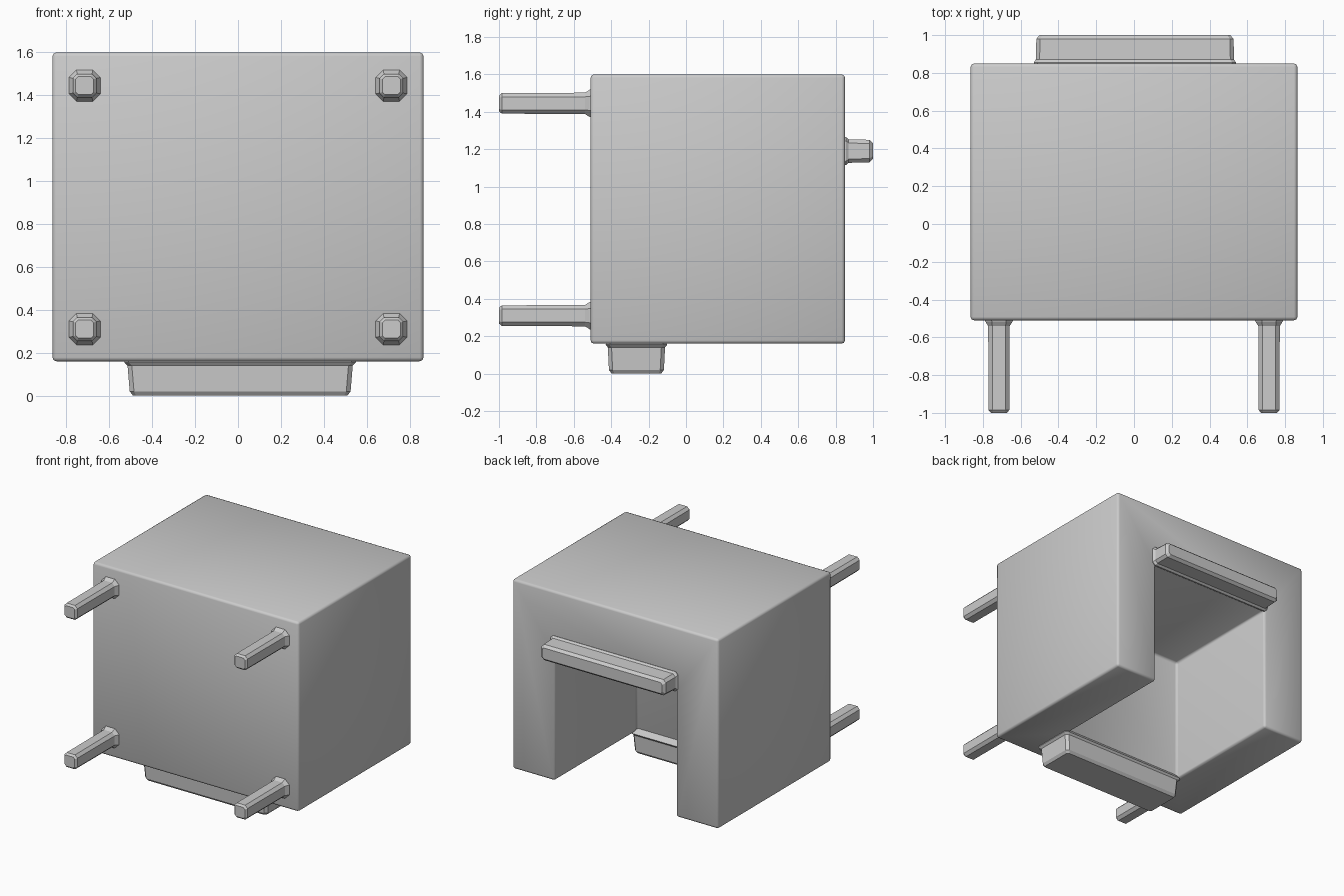
import bpy, bmesh, math
from mathutils import Vector

if "Cube" in bpy.data.objects:
    bpy.data.objects.remove(bpy.data.objects["Cube"])

grey = bpy.data.materials.new("plain grey")
grey.diffuse_color = (0.6, 0.6, 0.6, 1)
grey.use_nodes = True
grey.node_tree.nodes["Principled BSDF"].inputs["Base Color"].default_value = grey.diffuse_color


def finish(name, bm):
    bmesh.ops.recalc_face_normals(bm, faces=bm.faces)
    mesh = bpy.data.meshes.new(name)
    bm.to_mesh(mesh)
    bm.free()
    ob = bpy.data.objects.new(name, mesh)
    bpy.context.collection.objects.link(ob)
    mesh.materials.append(grey)
    return ob


def box(name, lo, hi):
    bm = bmesh.new()
    bmesh.ops.create_cube(bm, size=1)
    for v in bm.verts:
        v.co = Vector([(a + b) / 2 + c * (b - a) for a, b, c in zip(lo, hi, v.co)])
    return finish(name, bm)


def loft(name, origin, u, w, axis, sections):
    """Stack chamfered rectangles (distance, half width, half height, chamfer)."""
    o, u, w, axis = (Vector(v) for v in (origin, u, w, axis))
    bm = bmesh.new()
    rings = []
    for d, a, b, c in sections:
        pts = [(a, c - b), (a, b - c), (a - c, b), (c - a, b),
               (-a, b - c), (-a, c - b), (c - a, -b), (a - c, -b)]
        rings.append([bm.verts.new(o + u * p + w * q + axis * d) for p, q in pts])
    for r, s in zip(rings, rings[1:]):
        for i in range(8):
            j = (i + 1) % 8
            bm.faces.new((r[i], r[j], s[j], s[i]))
    bm.faces.new(rings[0])
    bm.faces.new(rings[-1])
    return finish(name, bm)


# Block with a notch open to the back and the bottom
body = box("body", (-0.865, -0.51, 0.16), (0.865, 0.85, 1.6))
cutter = box("notch_cutter", (-0.51, -0.13, -0.2), (0.51, 1.2, 1.12))
cutter.hide_render = True
cut = body.modifiers.new("notch", 'BOOLEAN')
cut.object = cutter
cut.operation = 'DIFFERENCE'
cut.solver = 'EXACT'
bevel = body.modifiers.new("soft edges", 'BEVEL')
bevel.width = 0.018
bevel.segments = 2
bpy.context.view_layer.objects.active = body
body.select_set(True)
for m in ("notch", "soft edges"):
    bpy.ops.object.modifier_apply(modifier=m)
bpy.ops.object.shade_smooth_by_angle(angle=math.radians(50))
bpy.data.objects.remove(cutter)

# Four pins with flared roots
for x in (-0.715, 0.715):
    for z in (0.31, 1.445):
        loft("pin", (x, -0.5, z), (1, 0, 0), (0, 0, 1), (0, -1, 0),
             [(-0.03, 0.075, 0.075, 0.035), (0.015, 0.073, 0.073, 0.035),
              (0.04, 0.057, 0.057, 0.022), (0.485, 0.055, 0.055, 0.02),
              (0.5, 0.042, 0.042, 0.012)])

# Ledge over the notch at the back
loft("back_ledge", (0.005, 0.85, 1.19), (1, 0, 0), (0, 0, 1), (0, 1, 0),
     [(-0.03, 0.535, 0.065, 0.02), (0.005, 0.535, 0.075, 0.02),
      (0.02, 0.525, 0.063, 0.02), (0.13, 0.522, 0.06, 0.02),
      (0.15, 0.505, 0.042, 0.015)])

# Ledge under the front wall
loft("bottom_ledge", (0.01, -0.265, 0.16), (1, 0, 0), (0, 1, 0), (0, 0, -1),
     [(-0.03, 0.54, 0.135, 0.02), (0.005, 0.54, 0.165, 0.02),
      (0.02, 0.525, 0.153, 0.02), (0.14, 0.515, 0.147, 0.02),
      (0.16, 0.5, 0.132, 0.015)])
